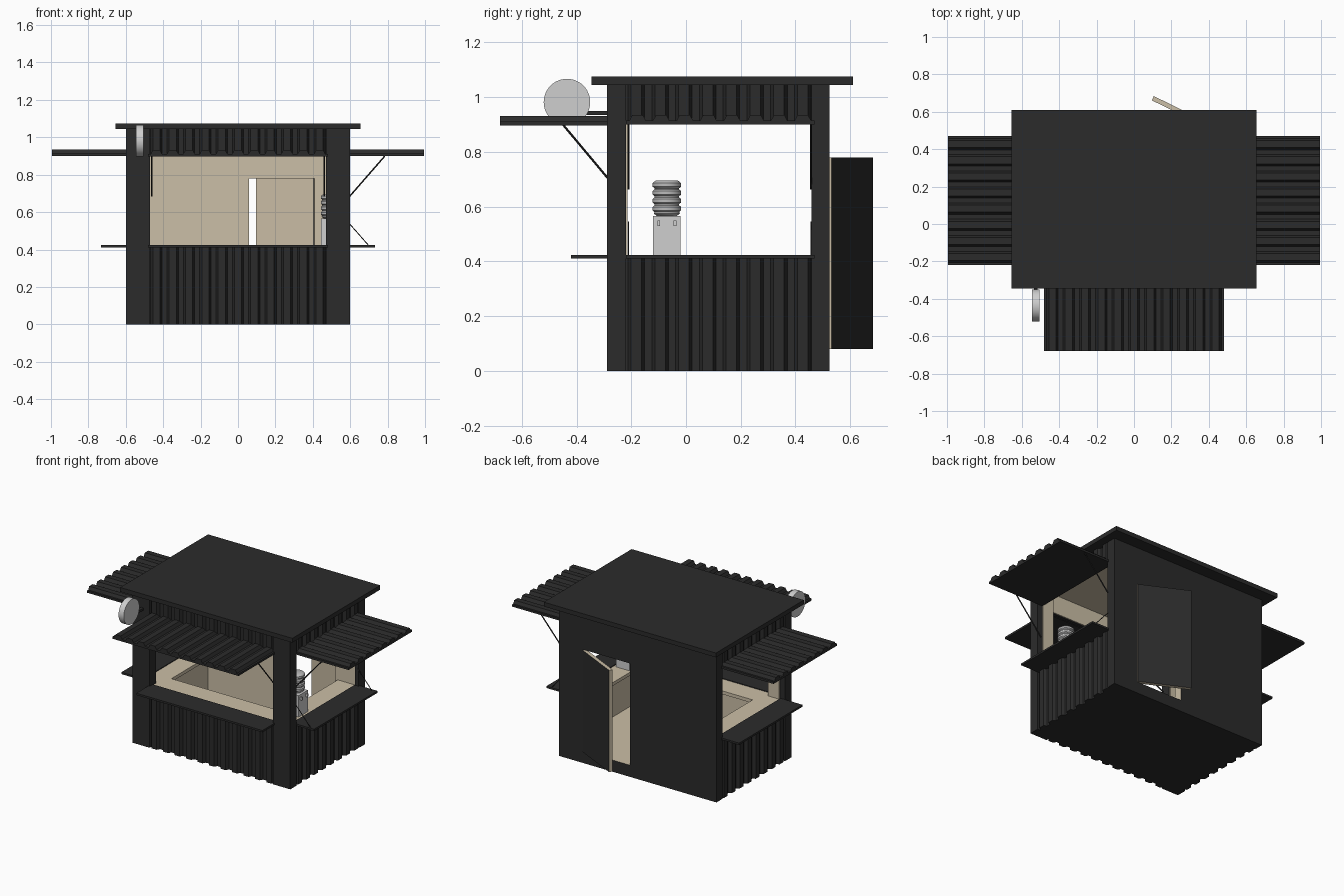
import bpy, bmesh, math
from mathutils import Vector

if "Cube" in bpy.data.objects:
    bpy.data.objects.remove(bpy.data.objects["Cube"], do_unlink=True)


def material(name, rgb):
    m = bpy.data.materials.new(name)
    m.use_nodes = True
    m.diffuse_color = (*rgb, 1)
    m.node_tree.nodes["Principled BSDF"].inputs["Base Color"].default_value = (*rgb, 1)
    return m


BLACK = material("charcoal paint", (0.024, 0.024, 0.024))
TAN = material("pale plywood", (0.60, 0.52, 0.385))
WHITE = material("white plastic", (0.62, 0.62, 0.62))
BOTTLE = material("grey bottle", (0.5, 0.5, 0.5))


def finish(name, bm, mats, rule=None):
    bmesh.ops.recalc_face_normals(bm, faces=bm.faces)
    if rule:
        for f in bm.faces:
            f.material_index = rule(f)
    mesh = bpy.data.meshes.new(name)
    bm.to_mesh(mesh)
    bm.free()
    for m in mats:
        mesh.materials.append(m)
    obj = bpy.data.objects.new(name, mesh)
    bpy.context.collection.objects.link(obj)
    return obj


def box(name, x, y, z, *mats, rule=None):
    bm = bmesh.new()
    bmesh.ops.create_cube(bm, size=1)
    for v in bm.verts:
        v.co = Vector([r[0] if c < 0 else r[1] for c, r in zip(v.co, (x, y, z))])
    return finish(name, bm, mats, rule)


def span(side, a, b):
    return sorted((side * a, side * b))


def corrugated(name, origin, across, along, out, valley, ridge):
    """Solid ribbed sheet: profile in across/out, extruded by along."""
    origin, across, along, out = map(Vector, (origin, across, along, out))
    n = round(across.length / 0.084)
    profile = [(0, 0)]
    for i in range(n):
        profile += [((i + t) / n, h) for t, h in
                    ((0, valley), (0.15, valley), (0.28, ridge), (0.72, ridge), (0.85, valley))]
    profile += [(1, valley), (1, 0)]
    bm = bmesh.new()
    face = bm.faces.new([bm.verts.new(origin + across * u + out * w) for u, w in profile])
    ext = bmesh.ops.extrude_face_region(bm, geom=[face])
    bmesh.ops.translate(bm, vec=along, verts=[g for g in ext["geom"] if isinstance(g, bmesh.types.BMVert)])
    return finish(name, bm, [BLACK])


def rod(name, a, b, radius=0.004, mat=BLACK, sides=8):
    a, b = Vector(a), Vector(b)
    bm = bmesh.new()
    bmesh.ops.create_cone(bm, cap_ends=True, segments=sides, radius1=radius,
                          radius2=radius, depth=(b - a).length)
    obj = finish(name, bm, [mat])
    obj.location = (a + b) / 2
    obj.rotation_mode = 'QUATERNION'
    obj.rotation_quaternion = (b - a).to_track_quat('Z', 'Y')
    return obj


def smooth(obj):
    bpy.ops.object.select_all(action='DESELECT')
    obj.select_set(True)
    bpy.context.view_layer.objects.active = obj
    bpy.ops.object.shade_smooth_by_angle(angle=math.radians(40))


SILL, HEAD, TOP = 0.41, 0.9, 1.045
FLOOR = 0.08

# Roof, ceiling and floor
box("roof", (-0.655, 0.655), (-0.345, 0.61), (TOP, 1.075), BLACK)
box("ceiling", (-0.56, 0.56), (-0.25, 0.47), (1.035, TOP), TAN)
box("floor", (-0.562, 0.562), (-0.252, 0.47), (0, FLOOR), BLACK, TAN,
    rule=lambda f: int(f.normal.z > 0.5))

# Back wall with doorway
wall = box("back_wall", (-0.6, 0.6), (0.47, 0.525), (0, TOP), BLACK, TAN,
           rule=lambda f: int(f.normal.y < -0.5))
cutter = box("doorway_cutter", (0.06, 0.41), (0.4, 0.6), (FLOOR, 0.78), BLACK, TAN,
             rule=lambda f: 1)
cutter.hide_render = True
cutter.hide_set(True)
cut = wall.modifiers.new("doorway", 'BOOLEAN')
cut.operation, cut.solver, cut.object = 'DIFFERENCE', 'EXACT', cutter

# Open door swung outwards
door = box("door", (-0.345, 0), (0, 0.025), (FLOOR, 0.78), BLACK, TAN,
           rule=lambda f: int(f.normal.y < 0.5))
door.location = (0.405, 0.51, 0)
door.rotation_euler.z = math.radians(-26)

# Front ribbed panels with inner lining
for part, lo, hi in (("lower", 0, SILL), ("upper", HEAD, TOP)):
    corrugated(f"front_{part}_panel", (-0.48, -0.25, lo), (0.96, 0, 0), (0, 0, hi - lo),
               (0, -1, 0), 0.018, 0.038)
    box(f"front_{part}_lining", (-0.56, 0.56), (-0.25, -0.243), (lo + 0.005, hi), TAN)

for side, label in ((1, "left"), (-1, "right")):
    # Side ribbed panels with inner lining
    for part, lo, hi in (("lower", 0, SILL), ("upper", HEAD, TOP)):
        corrugated(f"{label}_{part}_panel", (side * 0.562, -0.225, lo), (0, 0.695, 0),
                   (0, 0, hi - lo), (side, 0, 0), 0.018, 0.038)
        box(f"{label}_{part}_lining", span(side, 0.555, 0.562), (-0.243, 0.469),
            (lo + 0.005, hi), TAN)
    # Corner posts
    box(f"{label}_front_post", span(side, 0.47, 0.6), (-0.289, -0.22), (0, TOP), BLACK)
    box(f"{label}_post_lining", span(side, 0.475, 0.56), (-0.22, -0.213), (FLOOR, TOP), TAN)
    box(f"{label}_back_jamb", span(side, 0.57, 0.598), (0.458, 0.471), (0, TOP), BLACK)
    # Counters and awnings
    box(f"{label}_inner_counter", span(side, 0.43, 0.575), (-0.22, 0.47), (0.395, 0.418), TAN)
    box(f"{label}_outer_counter", span(side, 0.565, 0.733), (-0.22, 0.47), (SILL, 0.423), BLACK)
    corrugated(f"{label}_awning", (side * 0.58, -0.22, 0.9), (0, 0.69, 0),
               (side * 0.415, 0, 0), (0, 0, 1), 0.014, 0.035)
    # Front awning stays
    rod(f"front_{label}_stay", (side * 0.462, -0.45, 0.9), (side * 0.462, -0.27, 0.685))

box("front_inner_counter", (-0.47, 0.47), (-0.262, -0.11), (0.395, 0.418), TAN)
box("front_outer_counter", (-0.48, 0.48), (-0.42, -0.255), (SILL, 0.423), BLACK)
corrugated("front_awning", (-0.48, -0.27, 0.897), (0.96, 0, 0), (0, -0.41, 0),
           (0, 0, 1), 0.014, 0.035)

# Left awning stays and counter chains
for end, y in (("front", -0.21), ("back", 0.457)):
    rod(f"left_{end}_stay", (0.785, y, 0.9), (0.58, y, 0.665))
    rod(f"left_{end}_chain", (0.70, y, 0.42), (0.59, y, 0.545), 0.0025)

# Round sign and its bracket
smooth(rod("round_sign", (-0.545, -0.435, 0.982), (-0.505, -0.435, 0.982), 0.085, WHITE, 48))
box("sign_bracket", (-0.535, -0.515), (-0.37, -0.28), (0.935, 0.95), BLACK)

# Water dispenser
box("dispenser_body", (0.445, 0.545), (-0.12, -0.02), (0.418, 0.565), WHITE)
for y in (-0.1, -0.04):
    box("dispenser_tap", (0.545, 0.56), (y - 0.005, y + 0.005), (0.53, 0.55), WHITE)

# Ribbed bottle turned around its axis
outline = [(0, 0.565), (0.035, 0.565), (0.048, 0.575)]
for i in range(4):
    z = 0.58 + i * 0.029
    outline += [(0.045, z), (0.052, z + 0.006), (0.052, z + 0.019), (0.045, z + 0.025)]
outline += [(0.04, 0.695), (0, 0.695)]
bm = bmesh.new()
verts = [bm.verts.new((r, 0, z)) for r, z in outline]
edges = [bm.edges.new(pair) for pair in zip(verts, verts[1:])]
bmesh.ops.spin(bm, geom=verts + edges, cent=(0, 0, 0), axis=(0, 0, 1),
               angle=math.tau, steps=28, use_merge=True)
bmesh.ops.remove_doubles(bm, verts=bm.verts, dist=0.0001)
bottle = finish("water_bottle", bm, [BOTTLE])
bottle.location = (0.495, -0.07, 0)
smooth(bottle)
